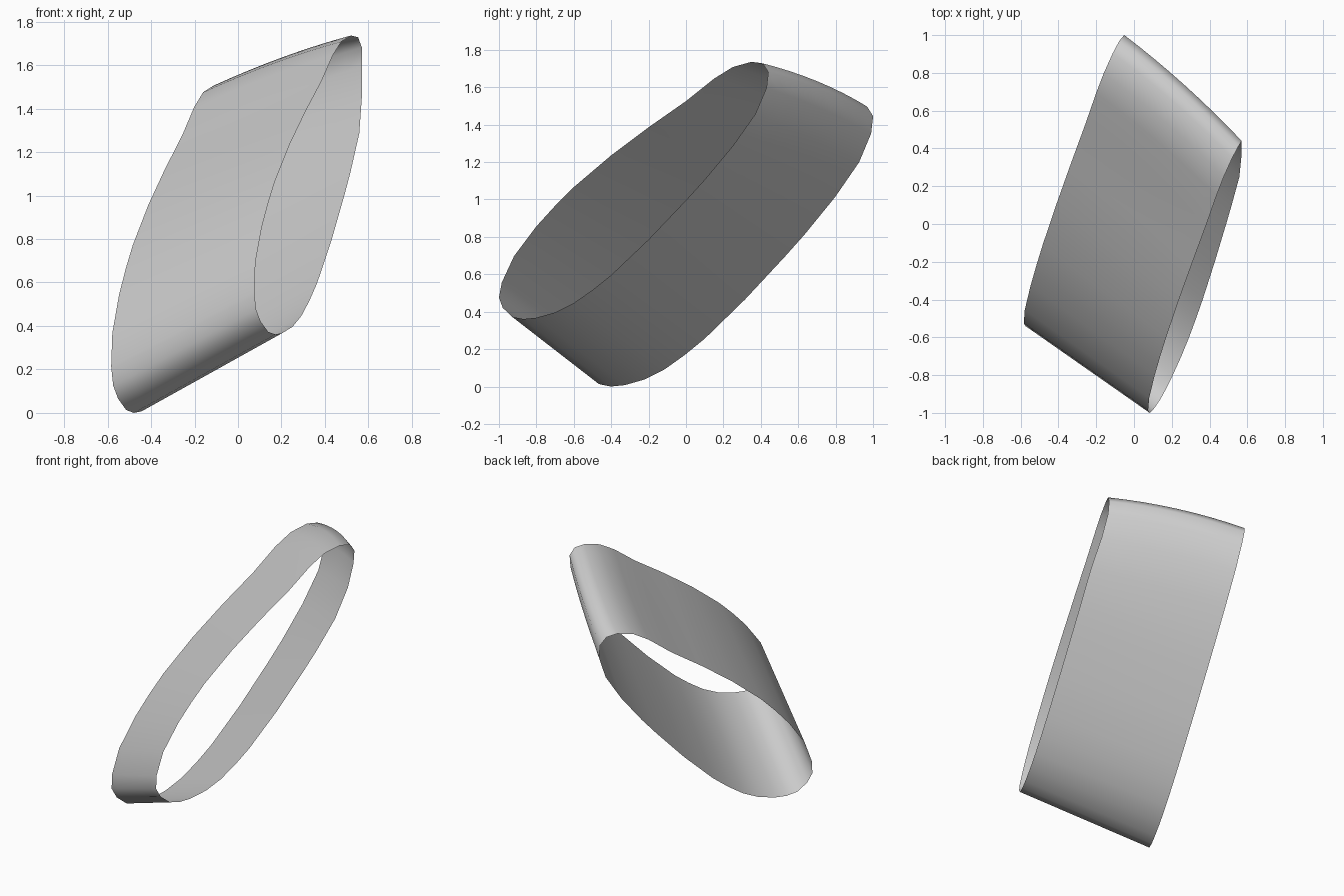
import bpy, bmesh, math

if "Cube" in bpy.data.objects:
    bpy.data.objects.remove(bpy.data.objects["Cube"])

# Outline of the right-hand rim as (y, z), a flattened loop
RIM = [(-1.0, .48), (-.985, .56), (-.92, .70), (-.80, .86), (-.70, .97), (-.60, 1.07),
       (-.40, 1.24), (-.20, 1.39), (0, 1.53), (.15, 1.65), (.25, 1.712), (.35, 1.74),
       (.41, 1.732), (.44, 1.685), (.43, 1.60), (.37, 1.46), (.25, 1.29), (.10, 1.11),
       (0, 1.0), (-.20, .79), (-.40, .60), (-.50, .52), (-.60, .45), (-.70, .40),
       (-.80, .372), (-.87, .365), (-.93, .377), (-.98, .425)]
STEPS = 8


def plane_x(y, z, d):
    """Both rims lie in parallel slanted planes."""
    return .507 * y - .196 * z + d


def band_point(y, z, t):
    """Point on the band: t = 0 on the right rim, t = 1 on the left rim."""
    y2 = y + .51 + .07 * (y + .28)
    z2 = z - .296 + .095 * (z - 1.05)
    a = (min(plane_x(y, z, .684), .57), y, z)
    b = (plane_x(y2, z2, -.275), y2, z2)
    p = [u + (v - u) * t for u, v in zip(a, b)]
    # gentle outward bow at the upper end
    bow = .1 * t * (1 - t) * min(1, max(0, (z - 1.4) / .3))
    return (p[0] + bow * .3, p[1] + bow * .7, p[2] + bow * .7)


# Open slanted band
bm = bmesh.new()
rings = [[bm.verts.new(band_point(y, z, i / STEPS)) for y, z in RIM]
         for i in range(STEPS + 1)]
n = len(RIM)
for r0, r1 in zip(rings, rings[1:]):
    for j in range(n):
        k = (j + 1) % n
        bm.faces.new((r0[j], r0[k], r1[k], r1[j]))
bmesh.ops.recalc_face_normals(bm, faces=bm.faces)

# Keep the normals on the outside of the loop
c = [sum(v.co[i] for v in bm.verts) / len(bm.verts) for i in range(3)]
if sum(sum((f.calc_center_median()[i] - c[i]) * f.normal[i] for i in range(3))
       for f in bm.faces) < 0:
    bmesh.ops.reverse_faces(bm, faces=bm.faces)

# Stand it on the ground
low = min(v.co.z for v in bm.verts)
for v in bm.verts:
    v.co.z -= low

mesh = bpy.data.meshes.new("band")
bm.to_mesh(mesh)
bm.free()
band = bpy.data.objects.new("band", mesh)
bpy.context.collection.objects.link(band)
bpy.context.view_layer.objects.active = band
band.select_set(True)
bpy.ops.object.shade_smooth_by_angle(angle=math.radians(60))
